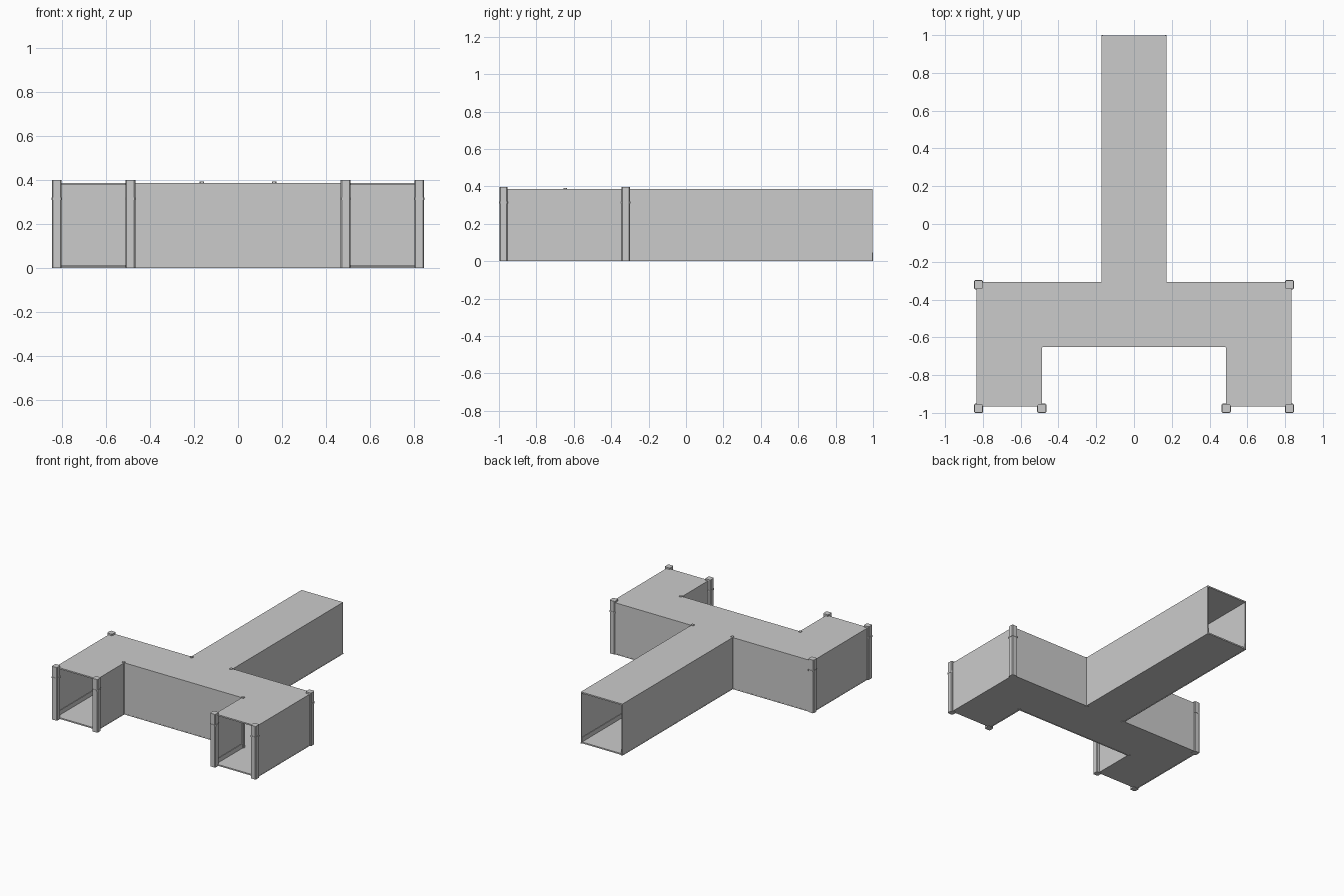
import bpy, bmesh
from mathutils import Vector

if "Cube" in bpy.data.objects:
    bpy.data.objects.remove(bpy.data.objects["Cube"])

ROOF_Z = 0.386


def finish(name, bm):
    bmesh.ops.recalc_face_normals(bm, faces=bm.faces)
    mesh = bpy.data.meshes.new(name)
    bm.to_mesh(mesh)
    bm.free()
    obj = bpy.data.objects.new(name, mesh)
    bpy.context.collection.objects.link(obj)
    return obj


def slab(name, outline, z0, z1):
    bm = bmesh.new()
    face = bm.faces.new([bm.verts.new((x, y, z0)) for x, y in outline])
    ext = bmesh.ops.extrude_face_region(bm, geom=[face])
    verts = [g for g in ext["geom"] if isinstance(g, bmesh.types.BMVert)]
    bmesh.ops.translate(bm, verts=verts, vec=(0, 0, z1 - z0))
    return finish(name, bm)


def offset(path, dist):
    """Shift a clockwise path towards the inside with mitred right-angle corners."""
    pts = [Vector(p) for p in path]
    out = []
    for i, p in enumerate(pts):
        normals = set()
        for a, b in ((i - 1, i), (i, i + 1)):
            if a >= 0 and b < len(pts):
                d = (pts[b] - pts[a]).normalized()
                normals.add((round(d.y), round(-d.x)))
        out.append(p + sum((Vector(n) for n in normals), Vector((0, 0))) * dist)
    return out


def strip(name, path, d0, d1, z0, z1):
    return slab(name, offset(path, d0) + offset(path, d1)[::-1], z0, z1)


def chamfered(x, y, w, c):
    h = w / 2
    return [(x + a, y + b) for a, b in
            ((h - c, -h), (h, c - h), (h, h - c), (h - c, h),
             (c - h, h), (-h, h - c), (-h, c - h), (c - h, -h))]


# Plan paths, clockwise, leaving the three passage ends open
right = [(0.172, 0.998), (0.172, -0.307), (0.833, -0.307), (0.833, -0.967)]
inner = [(0.487, -0.967), (0.487, -0.65), (-0.487, -0.65), (-0.487, -0.967)]
left = [(-x, y) for x, y in reversed(right)]
plan = right + inner + left

# Floor and roof
slab("floor", plan, 0.003, 0.013)
slab("roof", plan, ROOF_Z - 0.01, ROOF_Z)

# Walls with skirting and ceiling trim inside
for side, path in (("right", right), ("inner", inner), ("left", left)):
    strip(side + "_wall", path, 0, 0.006, 0.004, ROOF_Z - 0.001)
    strip(side + "_skirting", path, 0.005, 0.010, 0.01, 0.046)
    strip(side + "_base_trim", path, -0.001, 0.004, 0, 0.006)

for s, side in ((-1, "left"), (1, "right")):
    # Tall posts with collars at the outer corners
    for i, (x, y) in enumerate(((0.823, -0.322), (0.823, -0.976), (0.488, -0.976))):
        slab(f"{side}_post_{i}", chamfered(s * x, y, 0.044, 0.005), 0, 0.398)
        slab(f"{side}_collar_{i}", chamfered(s * x, y, 0.049, 0.006), 0.309, 0.319)
    # Slim posts in the inside corners
    for i, (x, y) in enumerate(((0.164, -0.315), (0.494, -0.646))):
        slab(f"{side}_corner_post_{i}", chamfered(s * x, y, 0.02, 0.003), 0, 0.391)
    # Small stubs at the far end of the long passage
    slab(f"{side}_end_stub", chamfered(s * 0.167, 0.995, 0.01, 0.002), 0, 0.046)
